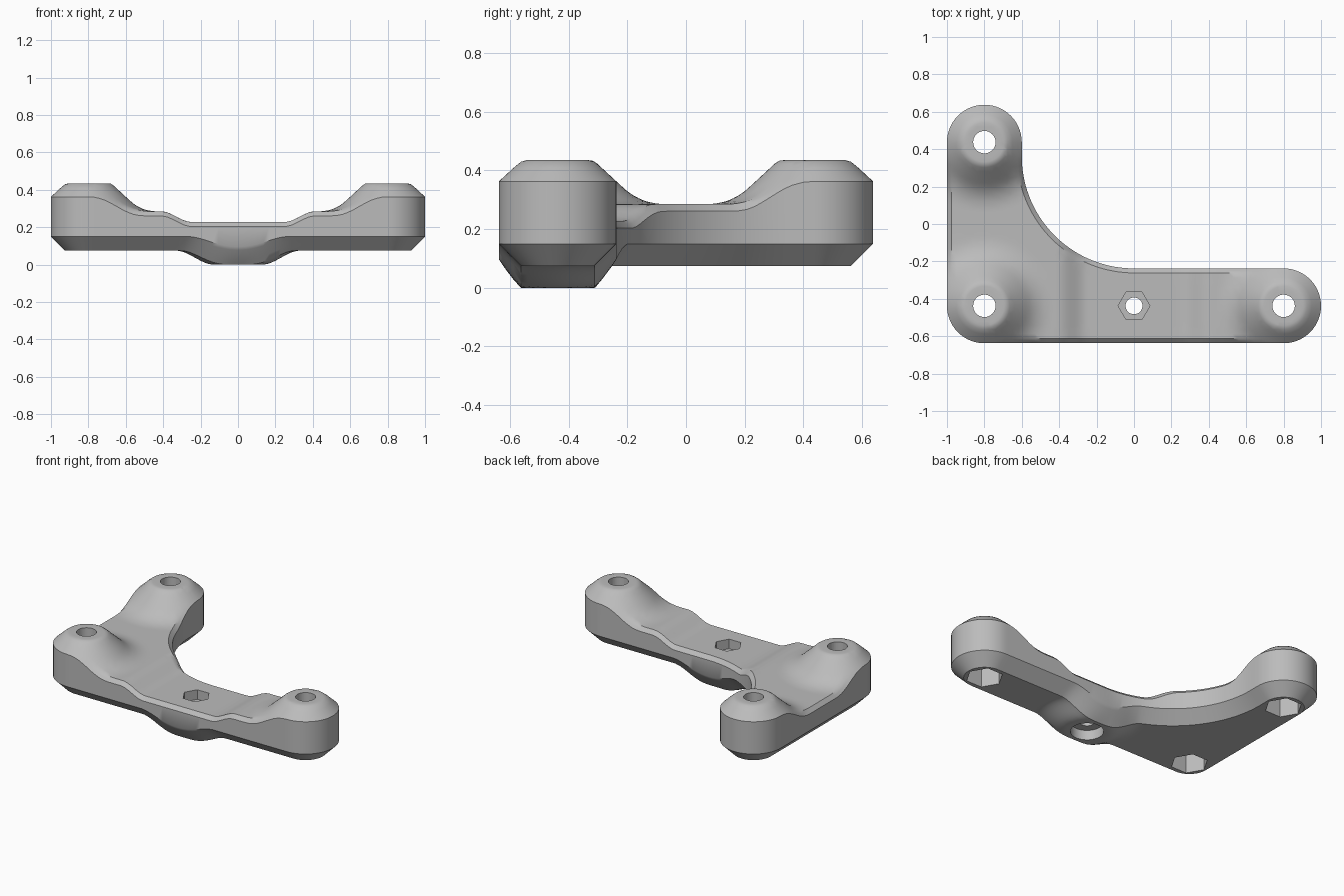
import bpy, bmesh, math
from mathutils import Vector
from mathutils.geometry import delaunay_2d_cdt

if "Cube" in bpy.data.objects:
    bpy.data.objects.remove(bpy.data.objects["Cube"])

grey = bpy.data.materials.new("plain grey")
grey.use_nodes = True
grey.diffuse_color = (0.5, 0.5, 0.5, 1)
grey.node_tree.nodes["Principled BSDF"].inputs["Base Color"].default_value = (0.5, 0.5, 0.5, 1)

Y = 0.4375                                  # bolt centres sit at +-Y
R = 0.2                                     # arm half width
CHAMFER = 0.075
BOSSES = [(-0.8, Y), (-0.8, -Y), (0.8, -Y)]
MID = (0.0, -Y)


def smooth(a, b, v):
    t = min(1, max(0, (v - a) / (b - a)))
    return t * t * (3 - 2 * t)


def lerp_table(table, v):
    for (a, p), (b, q) in zip(table, table[1:]):
        if v <= b:
            return p + (q - p) * max(0, v - a) / (b - a)
    return table[-1][1]


# Outline, counter-clockwise: (point, outward normal)
def arc(cx, cy, r, a0, a1, n, sign=1):
    out = []
    for i in range(n + 1):
        a = math.radians(a0 + (a1 - a0) * i / n)
        d = Vector((math.cos(a), math.sin(a)))
        out.append((Vector((cx, cy)) + d * r, d * sign))
    return out


corners = (arc(-0.8, -Y, R, 180, 270, 14) + arc(0.8, -Y, R, -90, 90, 28)
           + arc(0, 0.3625, 0.6, 270, 180, 36, -1) + arc(-0.8, Y, R, 0, 180, 28))
outline = []
for i, (p, n) in enumerate(corners):        # subdivide the straight runs
    q, m = corners[(i + 1) % len(corners)]
    steps = max(1, round((q - p).length / 0.03))
    outline += [(p.lerp(q, k / steps), n.lerp(m, k / steps).normalized()) for k in range(steps)]
edge = [p for p, n in outline]


def edge_distance(p):
    best = 9
    for i, a in enumerate(edge):
        ab = edge[i - 1] - a
        t = min(1, max(0, (p - a).dot(ab) / ab.length_squared))
        best = min(best, (p - a - ab * t).length)
    return best


def inside(p):
    if p.x < -0.6 or p.y < -0.2375:
        return True
    return p.x < 0 and p.y < 0.3625 and math.hypot(p.x, p.y - 0.3625) > 0.6


# Height rules for the upper and lower surfaces
BOSS = [(0.105, 0.15), (0.12, 0.148), (0.135, 0.138), (0.2, 0.078), (0.235, 0.046),
        (0.265, 0.025), (0.3, 0.010), (0.33, 0.003), (0.36, 0)]


def top_z(p, d):
    r = min(math.hypot(p.x - x, p.y - y) for x, y in BOSSES)
    base = 0.228 + 0.057 * smooth(0.25, 0.41, abs(p.x))
    return base + lerp_table(BOSS, r) - max(0, 0.024 - d) * smooth(0.2, 0.33, r)


def bottom_z(p, d):
    r = math.hypot(p.x - MID[0], p.y - MID[1])
    return 0.075 * smooth(0.13, 0.33, r) + max(0, CHAMFER - d)


# Plan points: edge loops, rings round the bolts and a regular fill
points = list(edge)
for inset in (0.012, 0.024, 0.05, CHAMFER):
    points += [p - n * inset for p, n in outline]
for cx, cy in BOSSES + [MID]:
    for r in (0.105, 0.12, 0.135):
        for p, n in arc(cx, cy, r, 0, 354, 59):
            if edge_distance(p) > 0.085:
                points.append(p)
STEP = 0.02
for i in range(-49, 50):
    for j in range(-31, 32):
        p = Vector((i * STEP, j * STEP))
        near = min(abs(math.hypot(p.x - x, p.y - y) - 0.12) for x, y in BOSSES + [MID])
        if inside(p) and near > 0.024 and edge_distance(p) > 0.085:
            points.append(p)
cdt = delaunay_2d_cdt(points, [], [list(range(len(edge)))], 1, 1e-4)
plan, tris = cdt[0], cdt[2]

# Bracket body: upper skin, lower skin and side walls
bm = bmesh.new()
dist = [edge_distance(p) for p in plan]
upper = [bm.verts.new((p.x, p.y, top_z(p, d))) for p, d in zip(plan, dist)]
lower = [bm.verts.new((p.x, p.y, bottom_z(p, d))) for p, d in zip(plan, dist)]
sides = set()
for t in tris:
    bm.faces.new([upper[i] for i in t])
    bm.faces.new([lower[i] for i in reversed(t)])
    sides |= {(t[k - 1], t[k]) for k in range(len(t))}
for a, b in sides:
    if (b, a) not in sides:
        bm.faces.new((upper[b], upper[a], lower[a], lower[b]))
bmesh.ops.delete(bm, geom=[v for v in bm.verts if not v.link_faces], context='VERTS')
bmesh.ops.recalc_face_normals(bm, faces=bm.faces)
mesh = bpy.data.meshes.new("bracket_body")
bm.to_mesh(mesh)
bm.free()
body = bpy.data.objects.new("bracket_body", mesh)
bpy.context.collection.objects.link(body)
mesh.materials.append(grey)


# Bolt holes and nut pockets
def drill(x, y, radius, z0, z1, sides):
    bpy.ops.mesh.primitive_cylinder_add(vertices=sides, radius=radius, depth=z1 - z0,
                                        location=(x, y, (z0 + z1) / 2))
    cutter = bpy.context.object
    cutter.name = "hole_cutter"
    cutter.hide_render = True
    if sides == 6:                          # hexagon points face left and right
        cutter.rotation_euler.z = math.radians(30)
    cutter.data.materials.append(grey)
    mod = body.modifiers.new("hole", 'BOOLEAN')
    mod.operation, mod.solver, mod.object = 'DIFFERENCE', 'EXACT', cutter
    bpy.ops.object.select_all(action='DESELECT')
    bpy.context.view_layer.objects.active = body
    body.select_set(True)
    bpy.ops.object.modifier_apply(modifier=mod.name)
    bpy.data.objects.remove(cutter)


for bx, by in BOSSES:
    drill(bx, by, 0.06, -0.1, 0.6, 32)
    drill(bx, by, 0.113, -0.1, 0.225, 6)
drill(*MID, 0.045, -0.1, 0.6, 32)
drill(*MID, 0.085, 0.165, 0.6, 6)
drill(*MID, 0.1, -0.1, 0.065, 40)

bpy.ops.object.shade_smooth_by_angle(angle=math.radians(35))
